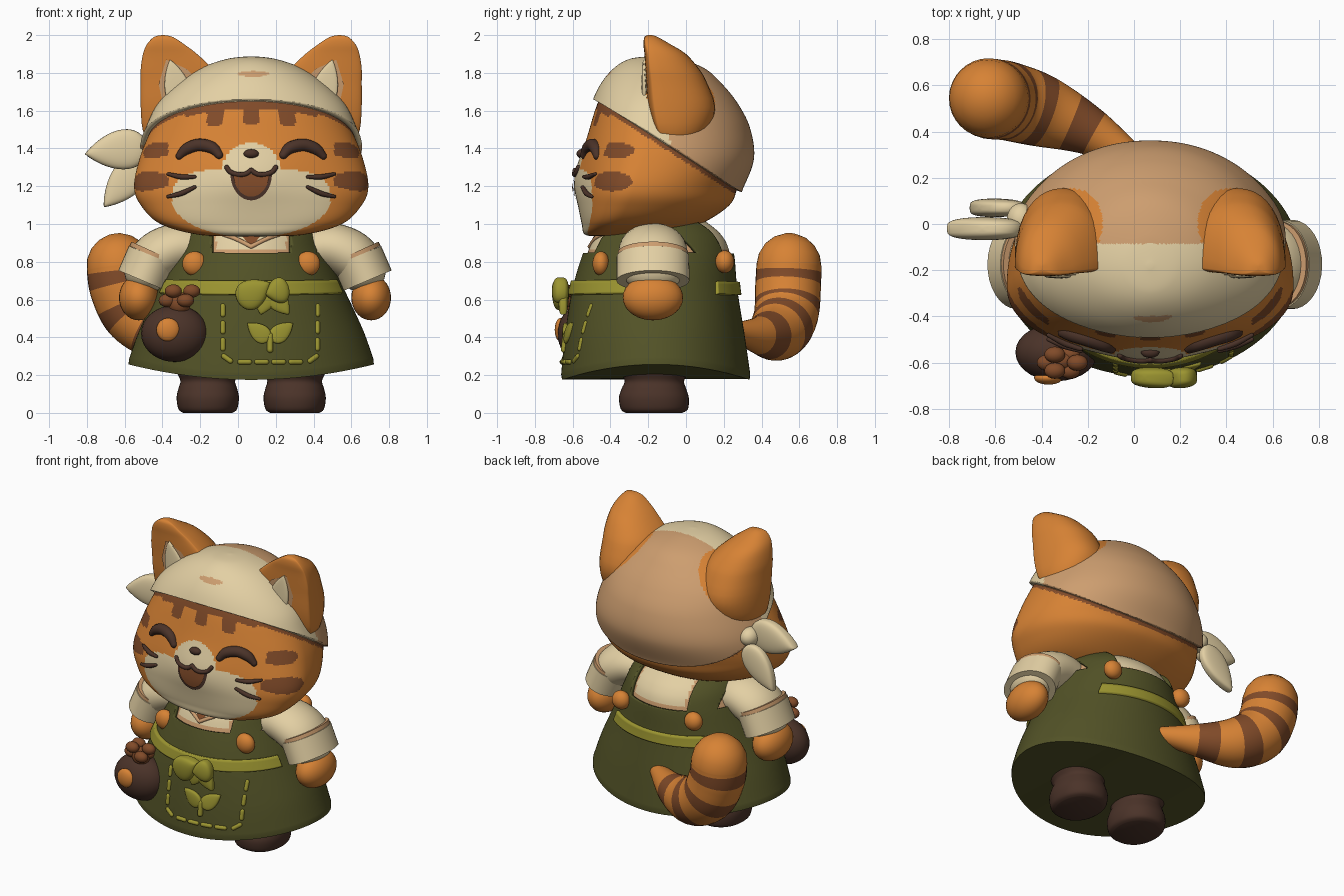
import bpy, bmesh, math
from mathutils import Vector, Matrix
from mathutils.bvhtree import BVHTree

if "Cube" in bpy.data.objects:
    bpy.data.objects.remove(bpy.data.objects["Cube"])

CX = 0.07  # symmetry line of the figure


def material(name, rgb):
    m = bpy.data.materials.new(name)
    m.use_nodes = True
    m.diffuse_color = (*rgb, 1)
    m.node_tree.nodes["Principled BSDF"].inputs["Base Color"].default_value = (*rgb, 1)
    return m


ORANGE = material("orange fur", (0.68, 0.225, 0.035))
BROWN = material("stripe brown", (0.22, 0.07, 0.022))
CREAM = material("cream", (0.77, 0.63, 0.37))
TAN = material("tan", (0.61, 0.34, 0.16))
GREEN = material("apron green", (0.085, 0.085, 0.02))
LIME = material("olive trim", (0.33, 0.3, 0.03))
DARK = material("dark brown", (0.07, 0.033, 0.022))


def finish(bm, name, mats, rule=None):
    bmesh.ops.recalc_face_normals(bm, faces=bm.faces[:])
    bm.faces.index_update()
    for f in bm.faces:
        f.smooth = True
        f.material_index = rule(f) if rule else 0
    me = bpy.data.meshes.new(name)
    bm.to_mesh(me)
    bm.free()
    me.set_sharp_from_angle(angle=math.radians(50))
    for m in mats:
        me.materials.append(m)
    ob = bpy.data.objects.new(name, me)
    bpy.context.collection.objects.link(ob)
    return ob


def spline(pts, n):
    """Smooth samples through a list of tuples."""
    out, last = [], len(pts) - 1
    for i in range(n + 1):
        t = i / n * last
        k = min(int(t), last - 1)
        t -= k
        a, b, c, d = (Vector(pts[min(max(j, 0), last)]) for j in range(k - 1, k + 3))
        out.append(b + 0.5 * t * (c - a + t * (2 * a - 5 * b + 4 * c - d + t * (3 * (b - c) + d - a))))
    return out


def bridge(bm, rings):
    rings = [[bm.verts.new(p) for p in r] for r in rings]
    n = len(rings[0])
    for a, b in zip(rings, rings[1:]):
        for i in range(n):
            bm.faces.new((a[i], a[(i + 1) % n], b[(i + 1) % n], b[i]))
    bm.faces.new(rings[0][::-1])
    bm.faces.new(rings[-1])


def loft(name, sections, mats, n=24, segs=40, power=(2, 2), belly=(0.5, 0.5), rule=None, warp=None):
    """Stack of rounded sections: z, centre x, half width, front y, back y.
    Power is boxiness and belly the place of the widest point, each from bottom to top."""
    rings = []
    for k, (z, cx, w, yf, yb) in enumerate(spline(sections, n)):
        e, mid = (lo + (hi - lo) * k / n for lo, hi in (power, belly))
        e, ym, ring = 2 / e, yf + (yb - yf) * mid, []
        for i in range(segs):
            a = math.tau * i / segs
            c, s = (math.copysign(abs(q) ** e, q) for q in (math.cos(a), math.sin(a)))
            p = Vector((cx + w * c, ym + s * (yb - ym if s > 0 else ym - yf), z))
            ring.append(warp(p) if warp else p)
        rings.append(ring)
    bm = bmesh.new()
    bridge(bm, rings)
    return finish(bm, name, mats, rule)


def tube(name, pts, radii, mats, n=12, segs=12, rule=None, flat_ends=False, squash=1.0):
    """Round sweep along a smooth path, with domed ends."""
    path = spline(pts, n)
    rad = [v[0] for v in spline([(r, 0) for r in radii], n)]
    caps = [] if flat_ends else [math.radians(a) for a in (20, 40, 60, 80)]
    d0, d1 = (path[0] - path[1]).normalized(), (path[-1] - path[-2]).normalized()
    rows = [(path[0] + d0 * rad[0] * math.sin(a), rad[0] * math.cos(a)) for a in caps[::-1]]
    rows += list(zip(path, rad))
    rows += [(path[-1] + d1 * rad[-1] * math.sin(a), rad[-1] * math.cos(a)) for a in caps]
    side, rings = None, []
    for k, (p, r) in enumerate(rows):
        t = (rows[min(k + 1, len(rows) - 1)][0] - rows[max(k - 1, 0)][0]).normalized()
        side = side or t.orthogonal()
        side = (side - t * side.dot(t)).normalized()
        up = t.cross(side)
        ring = [p + r * (side * math.cos(a) + up * math.sin(a)) for a in (math.tau * i / segs for i in range(segs))]
        for q in ring:
            q.y = p.y + (q.y - p.y) * squash
        rings.append(ring)
    bm = bmesh.new()
    bridge(bm, rings)
    return finish(bm, name, mats, rule)


def ball(name, centre, size, mat):
    bm = bmesh.new()
    bmesh.ops.create_uvsphere(bm, u_segments=28, v_segments=18, radius=1)
    bm.transform(Matrix.Translation(centre) @ Matrix.Diagonal((*size, 1)))
    return finish(bm, name, [mat])


def leaf(name, base, tip, width, thick, mat):
    """Padded, flat-sided leaf with its point at the tip."""
    base, tip = Vector(base), Vector(tip)
    x = (tip - base).normalized()
    z = x.cross(Vector((0, 1, 0))).normalized()
    rot = Matrix((x, z.cross(x), z)).transposed().to_4x4()
    bm = bmesh.new()
    bmesh.ops.create_uvsphere(bm, u_segments=32, v_segments=20, radius=1)
    for v in bm.verts:
        v.co.y = math.copysign(abs(v.co.y) ** 0.55, v.co.y)
        v.co.z *= max(1 - v.co.x, 0) ** 0.4
    size = Matrix.Diagonal(((tip - base).length / 2, thick / 2, width / 2, 1))
    bm.transform(Matrix.Translation((base + tip) / 2) @ rot @ size)
    return finish(bm, name, [mat])


def shell(src, name, mats, thick, planes, keep, rule=None):
    """Cloth layer cut out of another part's surface."""
    bm = bmesh.new()
    bm.from_mesh(src.data)
    for co, no in planes:
        bmesh.ops.bisect_plane(bm, geom=bm.verts[:] + bm.edges[:] + bm.faces[:], plane_co=co, plane_no=no)
    gone = [f for f in bm.faces if not keep(f.calc_center_median())]
    bmesh.ops.delete(bm, geom=gone, context="FACES")
    ob = finish(bm, name, mats, rule)
    mod = ob.modifiers.new("thickness", "SOLIDIFY")
    mod.thickness, mod.offset = thick, 1


def on_front(ob):
    """Function placing (offset from the symmetry line, z) on a part's front."""
    tree = BVHTree.FromPolygons([v.co for v in ob.data.vertices], [p.vertices[:] for p in ob.data.polygons])

    def place(dx, z, lift=0.0):
        hit = tree.ray_cast(Vector((CX + dx, -3, z)), Vector((0, 1, 0)))[0]
        return Vector((CX + dx, (hit.y if hit else -0.5) - lift, z))
    return place


def patch(name, place, outline, lift, mat):
    bm = bmesh.new()
    mid = [sum(c) / len(outline) for c in zip(*outline)]
    hub = bm.verts.new(place(*mid, lift))
    rim = [bm.verts.new(place(*p, lift)) for p in outline]
    for i in range(len(rim)):
        bm.faces.new((hub, rim[i], rim[(i + 1) % len(rim)]))
    ob = finish(bm, name, [mat])
    if ob.data.polygons[0].normal.y > 0:
        ob.data.flip_normals()


# Head, with face mask and stripes coloured by position
def brim(p):
    return p.z - (1.35 - 0.645 * p.y)


def fur(f):
    p = f.calc_center_median()
    dx, h = abs(p.x - CX), brim(p)
    if p.y < -0.25:
        e = 2 if p.z < 1.13 else 3
        if (dx / 0.42) ** e + (abs(p.z - 1.13) / (0.2 if e == 2 else 0.165)) ** e < 1:
            return 1
        if (dx / 0.15) ** 2 + ((p.z - 1.3) / 0.13) ** 2 < 1:
            return 1
        gap = min(dx, abs(dx - 0.19))
        if gap < 0.045 and h > -0.15 + 60 * gap ** 2.5:
            return 2
    cheek = ((p.y + 0.365) / 0.09) ** 2 + ((p.z - 1.39) / 0.042) ** 2 < 1
    cheek = cheek or ((p.y + 0.39) / 0.105) ** 2 + ((p.z - 1.225) / 0.052) ** 2 < 1
    return 2 if h > (-0.05 if dx < 0.35 and p.y < 0 else -0.025) or (cheek and dx > 0.44) else 0


def muzzle(p):
    if p.y < -0.2:
        p.y -= 0.035 * math.exp(-((p.x - CX) / 0.25) ** 2 - ((p.z - 1.25) / 0.15) ** 2)
    return p


head_rows = [(0.935, 0.03, -0.42, -0.25), (0.942, 0.27, -0.53, -0.08), (1.0, 0.48, -0.55, 0.08),
             (1.1, 0.585, -0.56, 0.23), (1.2, 0.62, -0.56, 0.275), (1.35, 0.59, -0.54, 0.33),
             (1.5, 0.53, -0.51, 0.31), (1.62, 0.47, -0.475, 0.25), (1.72, 0.37, -0.43, 0.17),
             (1.8, 0.25, -0.365, 0.08), (1.845, 0.12, -0.29, -0.05), (1.858, 0.01, -0.19, -0.17)]
head = loft("head", [(z, CX, w, f, b) for z, w, f, b in head_rows], [ORANGE, CREAM, BROWN],
            n=165, segs=240, power=(2.3, 1.9), belly=(0.26, 0.5), rule=fur, warp=muzzle)
face = on_front(head)


# Headscarf: pale in front, tan behind, orange round the ears, with its side knot
def scarf_colour(f):
    p = f.calc_center_median()
    dx = abs(p.x - CX)
    if ((dx - 0.39) / 0.23) ** 2 + ((p.y + 0.03) / 0.18) ** 2 + ((p.z - 1.68) / 0.23) ** 2 < 1:
        return 2
    spot = p.y < -0.2 and ((p.x - CX - 0.01) / 0.08) ** 2 + ((p.z - 1.775) / 0.014) ** 2 < 1
    return 1 if p.y > -0.09 or spot else 0


shell(head, "headscarf", [CREAM, TAN, ORANGE], 0.03, [((0, 0, 1.35), (0, 0.645, 1))], lambda c: brim(c) > 0, scarf_colour)
leaf("scarf_end_upper", (-0.48, -0.02, 1.41), (-0.81, -0.02, 1.37), 0.2, 0.1, CREAM)
leaf("scarf_end_lower", (-0.5, 0.07, 1.34), (-0.71, 0.07, 1.09), 0.17, 0.08, CREAM)
ball("scarf_knot", (-0.49, 0.02, 1.38), (0.06, 0.07, 0.06), CREAM)

# Ears
ear_rows = [(1.42, 0.4, 0.14, -0.12, 0.05), (1.5, 0.385, 0.19, -0.17, 0.12), (1.62, 0.375, 0.21, -0.2, 0.155),
            (1.75, 0.38, 0.205, -0.21, 0.11), (1.82, 0.395, 0.19, -0.215, 0.07), (1.9, 0.43, 0.143, -0.22, 0.0),
            (1.95, 0.453, 0.1, -0.225, -0.08), (1.99, 0.465, 0.05, -0.22, -0.15), (2.0, 0.468, 0.005, -0.2, -0.18)]
for s in (-1, 1):
    ear = loft("ear", [(z, CX + s * dx, w, f, b) for z, dx, w, f, b in ear_rows], [ORANGE],
               power=(2.2, 2.2), belly=(0.1, 0.1))
    inner = [(0.25, 1.72), (0.34, 1.82), (0.45, 1.87), (0.49, 1.74), (0.46, 1.6), (0.36, 1.6)]
    patch("inner_ear", on_front(ear), [(s * x, z) for x, z in inner], 0.008, TAN)
    leaf("ear_fluff", (CX + s * 0.36, -0.22, 1.6), (CX + s * 0.43, -0.22, 1.87), 0.13, 0.03, CREAM)

# Face details
for s in (-1, 1):
    arc = [(0.17, 1.365), (0.205, 1.402), (0.275, 1.418), (0.34, 1.397), (0.38, 1.36)]
    tube("closed_eye", [face(s * x, z) for x, z in arc], [0.022, 0.032, 0.034, 0.032, 0.02], [DARK], n=20)
    for z0, z1 in ((1.25, 1.265), (1.195, 1.145)):
        tube("whisker", [face(s * x, z, 0.01) for x, z in ((0.3, z0), (0.37, (z0 + z1) / 2 - 0.008), (0.44, z1))],
             [0.01, 0.014, 0.009], [DARK])
    lip = [(0, 1.285), (0.03, 1.265), (0.07, 1.262), (0.11, 1.275), (0.13, 1.3)]
    tube("lip", [face(s * x, z, 0.004) for x, z in lip], [0.013] * 5, [DARK])
for name, r, lift, mat in (("mouth_rim", 1.0, 0.006, DARK), ("mouth", 0.86, 0.012, BROWN)):
    bowl = [(0.11 * r * math.cos(a), 1.265 + 0.14 * r * math.sin(a)) for a in (math.pi * (1 + i / 16) for i in range(17))]
    patch(name, face, bowl, lift, mat)
ball("nose", face(0, 1.372), (0.04, 0.025, 0.024), DARK)


# Body, tan along the shirt's borders, and the apron cut from it
def hem(p):
    if p.z < 0.65:
        p.z += 0.08 * ((p.x - CX) / 0.64) ** 2 * (0.65 - p.z) / 0.46
    return p


def border(f):
    p = f.calc_center_median()
    return int(p.z < 0.86 or 0.185 < abs(p.x - CX) < 0.345)


body_rows = [(0.19, 0.63, -0.64, 0.32), (0.4, 0.57, -0.62, 0.29), (0.65, 0.47, -0.58, 0.25),
             (0.85, 0.38, -0.52, 0.23), (0.95, 0.33, -0.47, 0.18), (1.03, 0.24, -0.38, 0.08)]
body = loft("shirt", [(z, CX, w, f, b) for z, w, f, b in body_rows], [CREAM, TAN], n=50, segs=120, rule=border, warp=hem)
front = on_front(body)
cuts = [((CX + dx, 0, 0), (1, 0, 0)) for dx in (-0.33, -0.2, 0.2, 0.33)] + [((0, 0, 0.84), (0, 0, 1))]
shell(body, "apron", [GREEN], 0.022, cuts, lambda c: c.z < 0.84 or 0.2 < abs(c.x - CX) < 0.33)
belt_cuts = [((0, 0, z), (0, 0, 1)) for z in (0.62, 0.69)] + [((0, y, 0), (0, 1, 0)) for y in (-0.31, 0.14)]
shell(body, "belt", [LIME], 0.04, belt_cuts, lambda c: 0.62 < c.z < 0.69 and not -0.31 < c.y < 0.14)
patch("collar_shadow", front, [(-0.07, 0.96), (0.07, 0.96), (0, 0.88)], 0.008, BROWN)
for s in (-1, 1):
    tube("collar_edge", [front(s * x, z) for x, z in ((0.17, 0.95), (0.09, 0.925), (0, 0.88))], [0.012] * 3, [TAN])
    ball("front_button", front(s * 0.3, 0.79, 0.035), (0.065, 0.045, 0.065), ORANGE)
    ball("back_button", (CX + s * 0.27, 0.205, 0.8), (0.06, 0.05, 0.06), ORANGE)

# Bow, pocket stitches and sprout emblem
leaf("bow_loop_right", (0.0, -0.66, 0.585), (0.17, -0.67, 0.69), 0.15, 0.09, LIME)
leaf("bow_loop_left", (0.27, -0.66, 0.66), (0.14, -0.67, 0.63), 0.13, 0.09, LIME)
for x in (0.12, 0.27):
    leaf("bow_tail", (0.16, -0.65, 0.66), (x, -0.65, 0.52), 0.11, 0.05, LIME)
for s in (-1, 1):
    leaf("sprout_leaf", front(0.1 + s * 0.005, 0.385, 0.025), front(0.1 + s * 0.12, 0.475, 0.025), 0.09, 0.035, LIME)
    for z in (0.34, 0.43, 0.52):
        tube("side_stitch", [front(0.1 + s * 0.25, z, 0.022), front(0.1 + s * 0.25, z + 0.045, 0.022)], [0.014] * 2, [LIME], n=3)
    tube("corner_stitch", [front(0.1 + s * x, z, 0.022) for x, z in ((0.245, 0.3), (0.21, 0.275))], [0.014] * 2, [LIME], n=3)
for i in range(4):
    x = -0.06 + i * 0.09
    tube("bottom_stitch", [front(x, 0.27, 0.022), front(x + 0.05, 0.27, 0.022)], [0.014] * 2, [LIME], n=3)
tube("sprout_stem", [front(0.1, 0.335, 0.025), front(0.1, 0.41, 0.025)], [0.017] * 2, [LIME])

# Arms and boots
boot_rows = [(0, 0.13, -0.32, -0.02), (0.02, 0.155, -0.345, 0.01), (0.08, 0.165, -0.355, 0.015),
             (0.13, 0.155, -0.34, 0), (0.17, 0.145, -0.325, -0.01), (0.22, 0.165, -0.35, 0.015), (0.3, 0.18, -0.36, 0.03)]
for s in (-1, 1):
    def at(dx, z):
        return (CX + 0.02 + s * dx, -0.175, z)
    tube("sleeve", [at(0.26, 0.87), at(0.4, 0.875), at(0.51, 0.83), at(0.57, 0.76)], [0.11, 0.13, 0.135, 0.125],
         [CREAM], segs=32, squash=1.35)
    tube("cuff_seam", [at(0.53, 0.85), at(0.54, 0.828)], [0.137] * 2, [TAN], n=2, segs=32, flat_ends=True, squash=1.36)
    tube("cuff", [at(0.54, 0.83), at(0.595, 0.7)], [0.139, 0.14], [CREAM], n=4, segs=32, flat_ends=True, squash=1.38)
    ball("hand", at(0.615, 0.61), (0.105, 0.16, 0.12), ORANGE)
    loft("boot", [(z, CX + s * 0.23, w, f, b) for z, w, f, b in boot_rows], [DARK], power=(2.2, 2.2))

# Pouch with gathered neck
ball("pouch", (-0.335, -0.555, 0.42), (0.178, 0.125, 0.15), DARK)
ball("pouch_neck", (-0.31, -0.59, 0.58), (0.06, 0.05, 0.06), BROWN)
ball("pouch_button", (-0.37, -0.665, 0.44), (0.062, 0.03, 0.062), ORANGE)
for i in range(6):
    a = math.tau * i / 6
    ball("pouch_ruffle", (-0.31 + 0.065 * math.cos(a), -0.6 + 0.04 * math.sin(a), 0.62 + 0.025 * (-1) ** i),
         (0.045, 0.035, 0.035), BROWN)


# Ringed tail
def rings(f):
    t = (f.index // 32 - 4) / 60
    return int(any(a < t < a + 0.1 for a in (0.17, 0.39, 0.6, 0.82)))


tube("tail", [(0.02, 0.27, 0.43), (-0.19, 0.4, 0.41), (-0.39, 0.485, 0.43), (-0.54, 0.53, 0.52), (-0.61, 0.54, 0.66),
              (-0.63, 0.545, 0.78)], [0.05, 0.105, 0.155, 0.17, 0.174, 0.172], [ORANGE, BROWN], n=60, segs=32, rule=rings)
